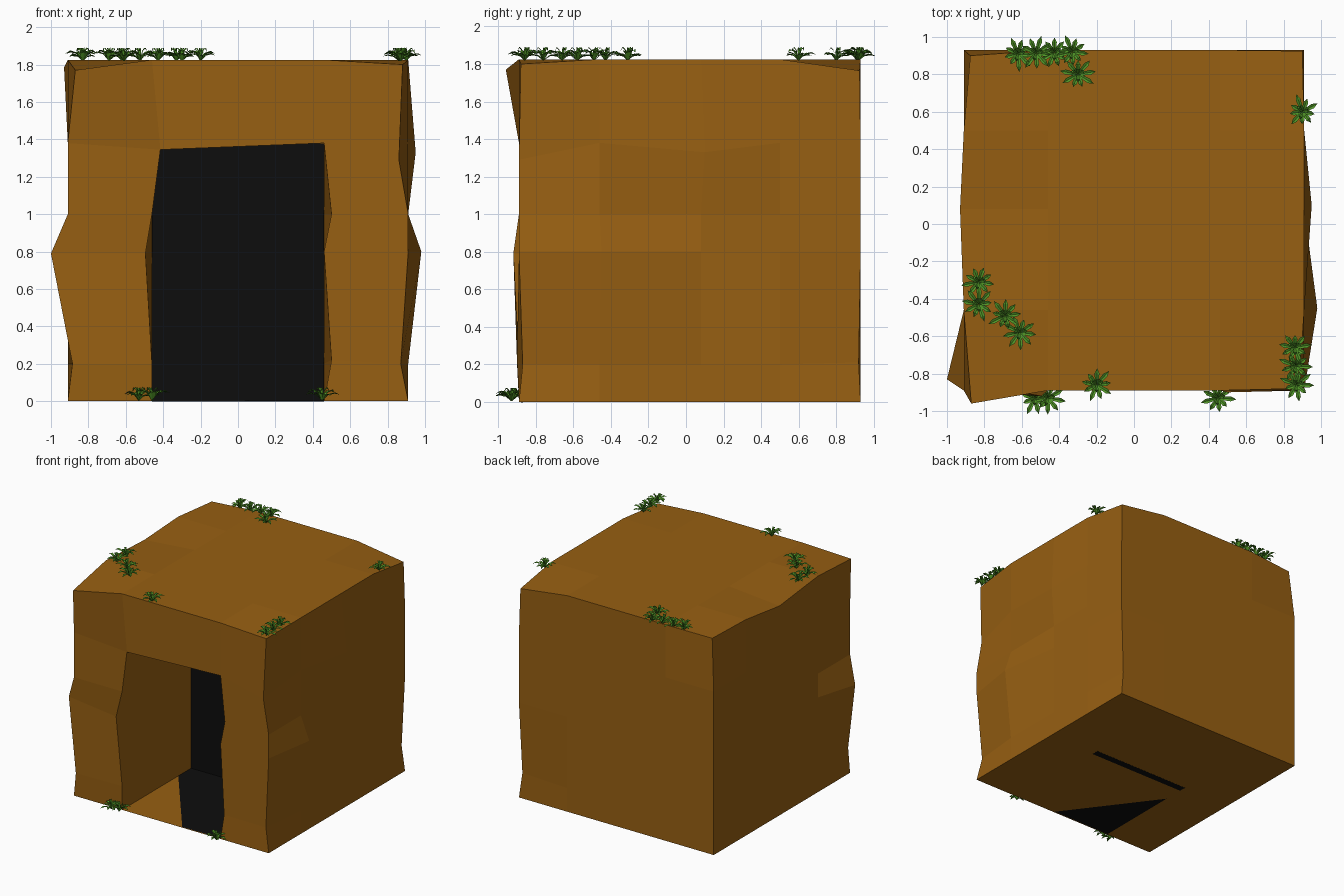
import bpy, bmesh, math, random
from mathutils import Vector

if "Cube" in bpy.data.objects:
    bpy.data.objects.remove(bpy.data.objects["Cube"])

random.seed(4)


def material(name, rgb):
    m = bpy.data.materials.new(name)
    m.diffuse_color = (*rgb, 1)
    m.use_nodes = True
    m.node_tree.nodes["Principled BSDF"].inputs["Base Color"].default_value = m.diffuse_color
    return m


EARTH = material("earth", (0.31, 0.115, 0.006))
DARK = material("dark", (0.004, 0.004, 0.004))
GRASS = material("grass", (0.08, 0.30, 0.02))


def finish(bm, name, mat):
    me = bpy.data.meshes.new(name)
    bm.to_mesh(me)
    bm.free()
    me.materials.append(mat)
    ob = bpy.data.objects.new(name, me)
    bpy.context.collection.objects.link(ob)
    return ob


# Rock block: a coarse grid box, then a few grid points nudged to look rough
XS = [-0.91, -0.46, 0.46, 0.91]
YS = [-0.89, -0.46, 0.08, 0.50, 0.93]
ZS = [0, 0.20, 0.80, 1.00, 1.38, 1.825]
NX, NY, NZ = len(XS) - 1, len(YS) - 1, len(ZS) - 1
bm = bmesh.new()
grid = {}


def vert(i, j, k):
    if (i, j, k) not in grid:
        grid[i, j, k] = bm.verts.new((XS[i], YS[j], ZS[k]))
    return grid[i, j, k]


def quad(*ids):
    bm.faces.new([vert(*p) for p in ids])


def nudge(i, j, k, dx, dy, dz):
    vert(i, j, k).co += Vector((dx, dy, dz))


for i in range(NX):
    for k in range(NZ):
        if not (i == 1 and k < 4):                       # leave the doorway open
            quad((i, 0, k), (i + 1, 0, k), (i + 1, 0, k + 1), (i, 0, k + 1))
        quad((i, NY, k), (i, NY, k + 1), (i + 1, NY, k + 1), (i + 1, NY, k))
for j in range(NY):
    for k in range(NZ):
        quad((0, j, k), (0, j, k + 1), (0, j + 1, k + 1), (0, j + 1, k))
        quad((NX, j, k), (NX, j + 1, k), (NX, j + 1, k + 1), (NX, j, k + 1))
for i in range(NX):
    for j in range(NY):
        quad((i, j, 0), (i, j + 1, 0), (i + 1, j + 1, 0), (i + 1, j, 0))
        quad((i, j, NZ), (i + 1, j, NZ), (i + 1, j + 1, NZ), (i, j + 1, NZ))

# Front left corner
nudge(0, 0, 1, 0.025, -0.01, 0)
nudge(0, 0, 2, -0.09, 0.06, -0.01)
nudge(0, 0, 5, 0.04, -0.07, -0.055)
# Front right corner
nudge(3, 0, 1, -0.04, 0.02, 0)
nudge(3, 0, 4, -0.05, 0, -0.09)
nudge(3, 0, 5, -0.03, 0.01, -0.025)
# Doorway edge
nudge(1, 0, 2, -0.035, -0.03, -0.01)
nudge(1, 0, 4, 0.045, 0, -0.035)
nudge(2, 0, 1, 0.04, -0.01, 0.02)
nudge(2, 0, 3, 0.04, 0, 0)
# Right side bulges
nudge(3, 1, 2, 0.07, 0.01, 0)
nudge(3, 2, 4, 0.04, 0.02, -0.05)
# Back and left rims
nudge(3, 4, 1, -0.025, -0.01, 0.01)
nudge(3, 4, 5, -0.01, -0.005, -0.06)
nudge(0, 4, 5, 0.035, -0.03, -0.015)
nudge(0, 2, 5, -0.02, 0, -0.04)

# Tunnel side walls and ceiling, running back from the rough doorway edge
mouth = [vert(1, 0, k) for k in range(5)] + [vert(2, 0, k) for k in range(4, -1, -1)]
back = [bm.verts.new((XS[1], 0.08, z)) for z in ZS[:5]]
back += [bm.verts.new((XS[2], 0.08, z)) for z in reversed(ZS[:5])]
for n in range(len(mouth) - 1):
    bm.faces.new((mouth[n], mouth[n + 1], back[n + 1], back[n]))
finish(bm, "rock_block", EARTH)

# Dark panel closing the tunnel
bm = bmesh.new()
bmesh.ops.create_cube(bm, size=1)
for v in bm.verts:
    v.co = (v.co.x * 0.92, 0.06 + v.co.y * 0.06, 0.689 + v.co.z * 1.38)
finish(bm, "tunnel_back_panel", DARK)

# Dark floor sheet, tilted a hair so it dips under the earth on the left
bm = bmesh.new()
bmesh.ops.create_grid(bm, x_segments=1, y_segments=1, size=0.46)
for v in bm.verts:
    v.co.z = 0.001 + 0.004 * v.co.x + 0.003 * v.co.y
    v.co.y -= 0.42
finish(bm, "tunnel_floor", DARK)


# Grass tufts: arched pointed blades fanned around a centre
def blade(bm, base, angle, reach, height, width):
    out = Vector((math.cos(angle), math.sin(angle), 0))
    side = Vector((-out.y, out.x, 0))
    rows = []
    for t, h, w in ((0, 0, 0.35), (0.35, 0.8, 0.8), (0.7, 1.0, 1.0)):
        c = base + out * reach * t + Vector((0, 0, height * h))
        w *= width / 2
        rows.append([bm.verts.new(c - side * w),
                     bm.verts.new(c - Vector((0, 0, w * 0.5))),
                     bm.verts.new(c + side * w)])
    tip = bm.verts.new(base + out * reach + Vector((0, 0, height * 0.7)))
    for a, b in zip(rows, rows[1:]):
        for s in (0, 1):
            bm.faces.new((a[s], a[s + 1], b[s + 1], b[s]))
    for s in (0, 1):
        bm.faces.new((rows[-1][s], rows[-1][s + 1], tip))


def tuft(bm, base):
    turn = random.uniform(-0.2, 0.2)
    for n in range(9):
        blade(bm, base, turn + n * math.tau / 9, random.uniform(0.065, 0.10),
              random.uniform(0.03, 0.06), 0.026)
    for n in range(3):
        blade(bm, base, turn + 0.4 + n * math.tau / 3, 0.04, 0.07, 0.02)


def grass_row(name, start, end, count, z=1.82):
    bm = bmesh.new()
    a, b = Vector((*start, z)), Vector((*end, z))
    for n in range(count):
        tuft(bm, a.lerp(b, n / max(count - 1, 1)))
    finish(bm, name, GRASS)


grass_row("back_grass", (-0.62, 0.91), (-0.33, 0.92), 4)
grass_row("back_inner_grass", (-0.30, 0.80), (-0.30, 0.80), 1)
grass_row("right_grass", (0.90, 0.60), (0.90, 0.60), 1)
grass_row("left_grass", (-0.83, -0.31), (-0.83, -0.43), 2)
grass_row("left_inner_grass", (-0.69, -0.49), (-0.61, -0.58), 2)
grass_row("front_corner_grass", (0.86, -0.66), (0.87, -0.86), 3)
grass_row("front_grass", (-0.20, -0.86), (-0.20, -0.86), 1)
grass_row("doorway_left_grass", (-0.53, -0.93), (-0.46, -0.93), 2, 0.005)
grass_row("doorway_right_grass", (0.45, -0.93), (0.45, -0.93), 1, 0.005)
